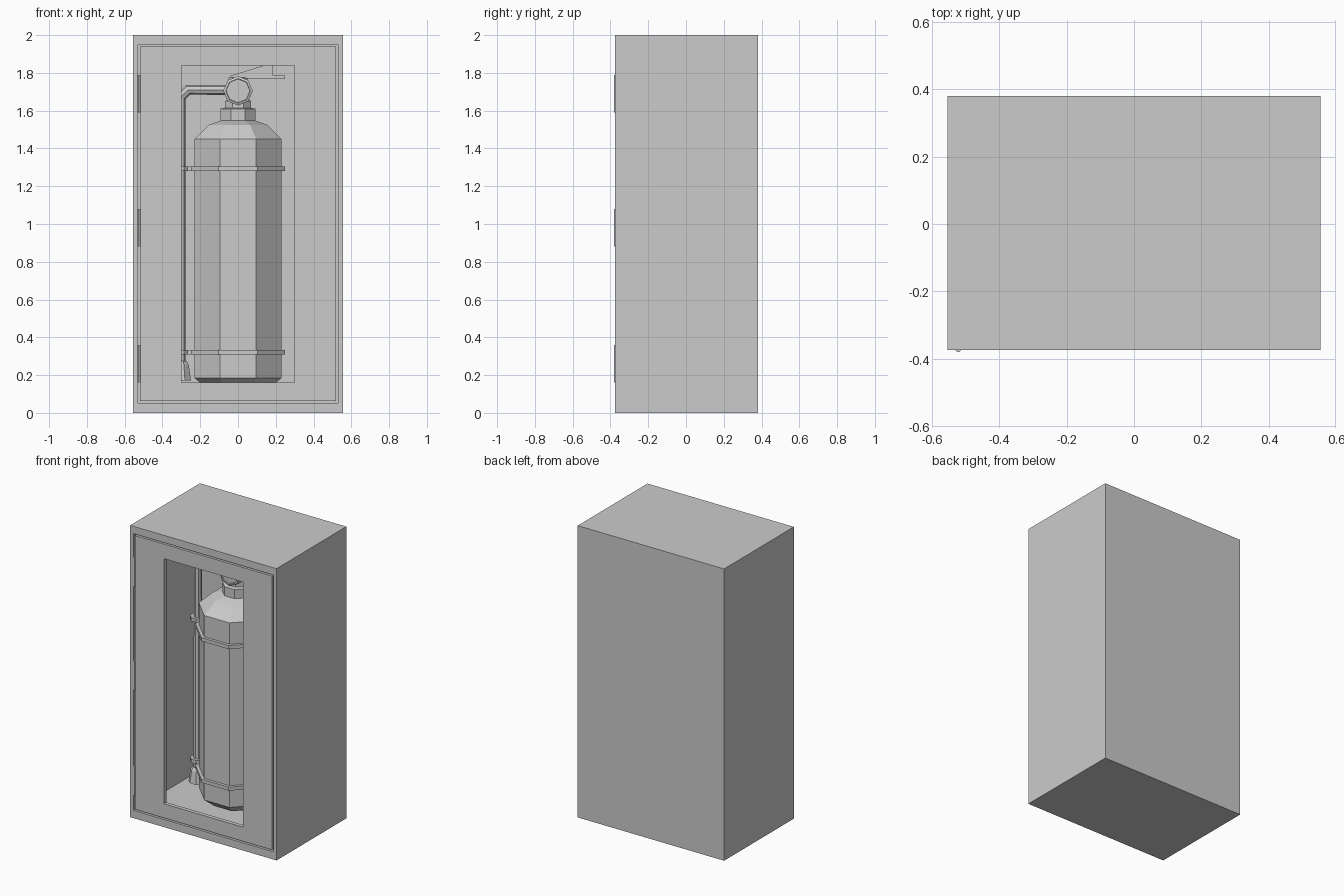
import bpy, bmesh, math
from mathutils import Matrix, Vector

if "Cube" in bpy.data.objects:
    bpy.data.objects.remove(bpy.data.objects["Cube"])


def skin(name, loops, ring=False):
    """Join equal-sized point loops with quads; cap the ends, or join last to first."""
    bm = bmesh.new()
    rows = [[bm.verts.new(p) for p in loop] for loop in loops]
    pairs = list(zip(rows, rows[1:]))
    if ring:
        pairs.append((rows[-1], rows[0]))
    else:
        bm.faces.new(rows[0])
        bm.faces.new(rows[-1])
    for a, b in pairs:
        n = len(a)
        for i in range(n):
            j = (i + 1) % n
            bm.faces.new((a[i], a[j], b[j], b[i]))
    bmesh.ops.recalc_face_normals(bm, faces=bm.faces)
    mesh = bpy.data.meshes.new(name)
    bm.to_mesh(mesh)
    bm.free()
    ob = bpy.data.objects.new(name, mesh)
    bpy.context.collection.objects.link(ob)
    return ob


def rect(w, z0, z1, y):
    """Upright rectangle of half-width w at depth y."""
    return [(-w, y, z0), (w, y, z0), (w, y, z1), (-w, y, z1)]


def octa(profile, centre=(0, 0), phase=0.5):
    """Eight-sided loops from (flat radius, height) pairs."""
    k = 1 / math.cos(math.pi / 8)
    return [[(centre[0] + r * k * math.cos((i + phase) * math.pi / 4),
              centre[1] + r * k * math.sin((i + phase) * math.pi / 4), z)
             for i in range(8)] for r, z in profile]


def prism(name, pts, half):
    """Extrude an x-z outline across y."""
    return skin(name, [[(x, y, z) for x, z in pts] for y in (-half, half)])


# Cabinet shell, open at the front
FRONT, BACK = -0.375, 0.38
skin("cabinet_shell", [rect(0.555, 0, 2, BACK), rect(0.555, 0, 2, FRONT),
                       rect(0.53, 0.053, 1.95, FRONT), rect(0.53, 0.053, 1.95, 0.352)])

# Door panel with window opening
skin("door", [rect(0.52, 0.063, 1.94, FRONT), rect(0.30, 0.16, 1.84, FRONT),
              rect(0.30, 0.16, 1.84, FRONT + 0.027),
              rect(0.52, 0.063, 1.94, FRONT + 0.027)], ring=True)

# Door hinges
for i, z in enumerate((0.26, 0.98, 1.69)):
    skin(f"hinge_{i + 1}", octa([(0.008, z - 0.1), (0.008, z + 0.1)], (-0.523, -0.372)))

# Extinguisher tank
skin("tank", octa([(0.11, 0.115), (0.16, 0.125), (0.23, 0.185), (0.23, 1.45),
                   (0.155, 1.525), (0.09, 1.548)]))

# Neck collar and valve
skin("neck", octa([(0.092, 1.54), (0.092, 1.61), (0.07, 1.615)]))
skin("valve", octa([(0.068, 1.61), (0.068, 1.65), (0.05, 1.67), (0.05, 1.775)]))

# Pressure gauge facing the front
gauge = skin("gauge", octa([(0.05, -0.02), (0.072, 0.05), (0.072, 0.095),
                            (0.06, 0.1), (0.058, 0.092)], phase=0))
gauge.data.transform(Matrix.Translation((0, 0, 1.705)) @ Matrix.Rotation(math.pi / 2, 4, 'X'))

# Carrying handle and squeeze lever
prism("handle", [(-0.04, 1.77), (0.25, 1.768), (0.25, 1.785), (-0.04, 1.787)], 0.03)
prism("lever", [(-0.04, 1.785), (0.185, 1.785), (0.185, 1.85), (0.17, 1.85)], 0.025)

# Discharge hose
HX = -0.304
curve = bpy.data.curves.new("hose", 'CURVE')
curve.dimensions = '3D'
curve.bevel_depth = 0.027
curve.bevel_resolution = 2
curve.use_fill_caps = True
path = [(-0.03, 1.71), (-0.265, 1.71), (HX, 1.67), (HX, 0.26)]
spline = curve.splines.new('POLY')
spline.points.add(len(path) - 1)
for p, (x, z) in zip(spline.points, path):
    p.co = (x, 0, z, 1)
spline.use_smooth = False
bpy.context.collection.objects.link(bpy.data.objects.new("hose", curve))

# Hose nozzle
skin("nozzle", octa([(0.032, 0.275), (0.043, 0.255), (0.055, 0.172)], (HX, 0)))

# Tank bands with hose clips
for label, z in (("lower", 0.322), ("upper", 1.292)):
    a, b = z - 0.012, z + 0.012
    skin(label + "_band", octa([(0.225, a), (0.25, a), (0.25, b), (0.225, b)]), ring=True)
    skin(label + "_hose_clip", octa([(0.025, a), (0.046, a), (0.046, b), (0.025, b)],
                                    (HX, 0)), ring=True)
    prism(label + "_clip_link", [(-0.268, a), (-0.24, a), (-0.24, b), (-0.268, b)], 0.03)
